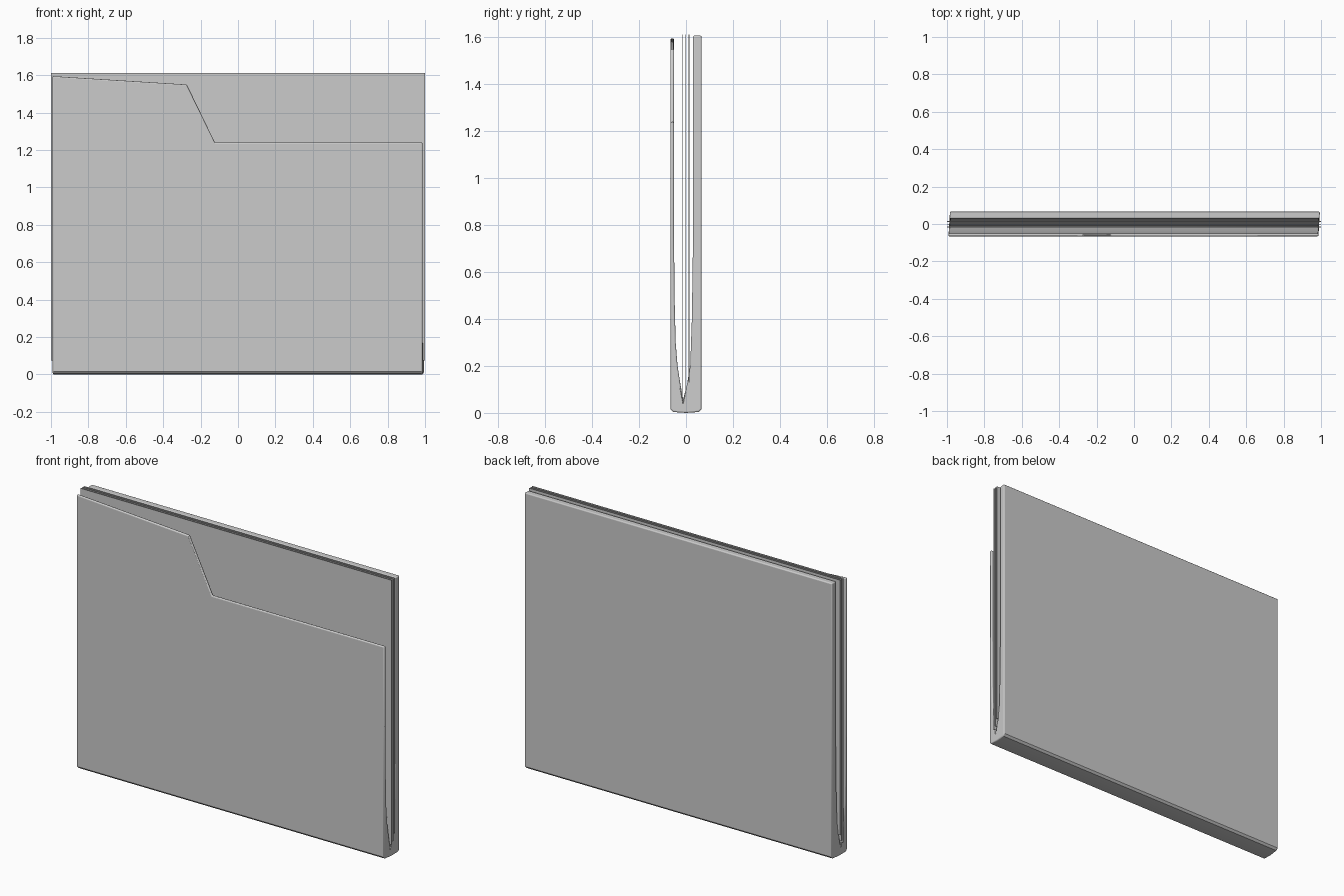
import bpy, bmesh

if "Cube" in bpy.data.objects:
    bpy.data.objects.remove(bpy.data.objects["Cube"])

def finish(name, bm):
    bmesh.ops.recalc_face_normals(bm, faces=bm.faces)
    mesh = bpy.data.meshes.new(name)
    bm.to_mesh(mesh)
    bm.free()
    obj = bpy.data.objects.new(name, mesh)
    bpy.context.collection.objects.link(obj)
    return obj

def section(front_top):
    """Folder cross-section as (y, z); only the front lip height changes."""
    return [
        (-0.066, front_top), (-0.066, 0.016), (-0.055, 0.004), (0.0, 0.0),
        (0.055, 0.004), (0.066, 0.016), (0.066, 1.607),
        (0.030, 1.607), (0.030, 0.75), (0.025, 0.40), (0.018, 0.20),
        (0.004, 0.12), (-0.012, 0.058), (-0.025, 0.13), (-0.036, 0.20),
        (-0.044, 0.30), (-0.049, 0.50), (-0.051, 0.77), (-0.051, front_top),
    ]

# Folder shell: U section lofted along x, following the stepped front edge
bm = bmesh.new()
rings = []
for x, top in [(-0.988, 1.595), (-0.27, 1.55), (-0.12, 1.24), (0.99, 1.24)]:
    rings.append([bm.verts.new((x + 0.06 * y, y, z)) for y, z in section(top)])
n = len(rings[0])
for a, b in zip(rings, rings[1:]):
    for i in range(n):
        j = (i + 1) % n
        bm.faces.new((a[i], a[j], b[j], b[i]))
bm.faces.new(rings[0])
bm.faces.new(rings[-1][::-1])
folder = finish("folder_cover", bm)
bev = folder.modifiers.new("rounded_edges", 'BEVEL')
bev.width = 0.006
bev.segments = 3
bev.limit_method = 'ANGLE'
bev.angle_limit = 0.9
bpy.context.view_layer.objects.active = folder
folder.select_set(True)
bpy.ops.object.shade_smooth_by_angle(angle=0.7)

# Loose paper sheets standing in the fold
for k, (y, bottom) in enumerate([(-0.016, 0.075), (-0.001, 0.09), (0.013, 0.13)]):
    bm = bmesh.new()
    bmesh.ops.create_cube(bm, size=1)
    h = 1.612 - bottom
    for v in bm.verts:
        v.co = (v.co.x * 2.0, v.co.y * 0.004 + y, bottom + (v.co.z + 0.5) * h)
    finish(f"paper_sheet_{k + 1}", bm)
